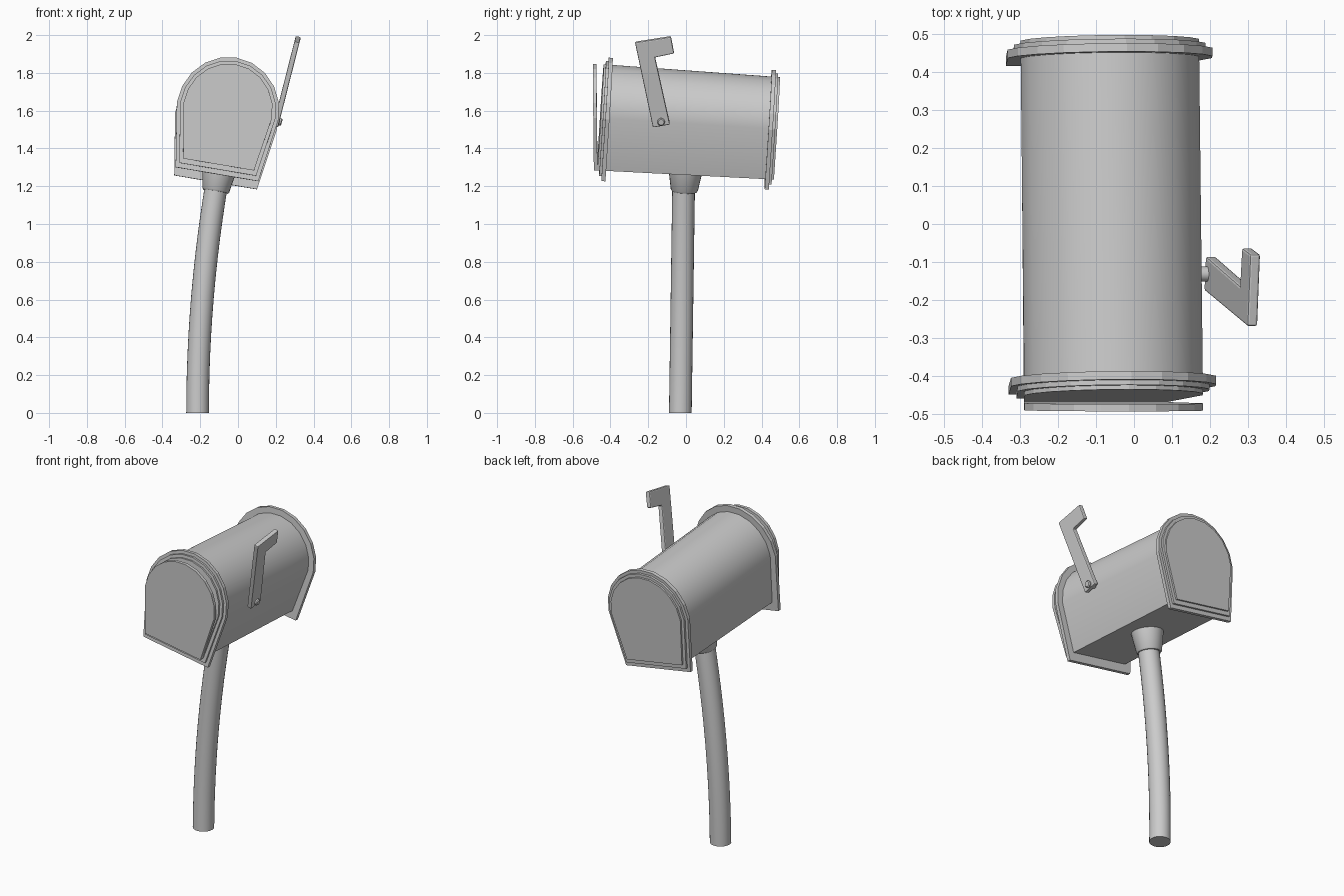
import bpy, bmesh, math
from mathutils import Matrix, Vector

if "Cube" in bpy.data.objects:
    bpy.data.objects.remove(bpy.data.objects["Cube"])

# Tilted frame shared by all the parts of the box
BOX = (Matrix.Translation((-0.115, -0.005, 1.242))
       @ Matrix.Rotation(math.radians(9.6), 4, 'Y')
       @ Matrix.Rotation(math.radians(-3.6), 4, 'X'))


def finish(name, bm, matrix=Matrix(), smooth=True):
    bmesh.ops.recalc_face_normals(bm, faces=bm.faces)
    mesh = bpy.data.meshes.new(name)
    bm.to_mesh(mesh)
    bm.free()
    ob = bpy.data.objects.new(name, mesh)
    bpy.context.collection.objects.link(ob)
    ob.matrix_world = matrix
    if smooth:
        bpy.ops.object.select_all(action='DESELECT')
        ob.select_set(True)
        bpy.context.view_layer.objects.active = ob
        bpy.ops.object.shade_smooth_by_angle(angle=math.radians(30))
    return ob


def loft(name, rings, matrix=Matrix(), smooth=True):
    """Skin a list of equal-length rings and cap both ends."""
    bm = bmesh.new()
    loops = [[bm.verts.new(p) for p in ring] for ring in rings]
    n = len(loops[0])
    for a, b in zip(loops, loops[1:]):
        for i in range(n):
            bm.faces.new((a[i], a[(i + 1) % n], b[(i + 1) % n], b[i]))
    bm.faces.new(loops[0])
    bm.faces.new(loops[-1])
    return finish(name, bm, matrix, smooth)


def arch(y, grow=0.0, segs=10):
    """Mailbox outline: flared straight sides and a rounded top."""
    pts = [(-0.19 - 0.032 * grow, 0.05 - 0.05 * grow),
           (0.19 + 0.032 * grow, 0.05 - 0.05 * grow)]
    for i in range(segs + 1):
        a = math.pi * i / segs
        pts.append(((0.238 + 0.035 * grow) * math.cos(a),
                    0.335 + (0.243 + 0.037 * grow) * math.sin(a)))
    taper = 1 - 0.018 * y / 0.434
    return [Vector((x, y, 0.3 + (z - 0.3) * taper)) for x, z in pts]


def circle(center, radius, segs=24):
    return [Vector(center) + Vector((radius * math.cos(2 * math.pi * i / segs),
                                     radius * math.sin(2 * math.pi * i / segs), 0))
            for i in range(segs)]


# Box body
loft("body", [arch(-0.43), arch(0.43)], BOX)

# Stepped trim at both ends
for side, s in (("front", -1), ("back", 1)):
    for part, grow, y0, y1 in (("rim", 1, 0.422, 0.444),
                               ("step", 0.5, 0.442, 0.457),
                               ("cap", 0, 0.42, 0.468)):
        loft(f"{side}_{part}", [arch(s * y0, grow), arch(s * y1, grow)], BOX, False)

# Door, hinged slightly open along its lower edge
hinge = Matrix.Translation((0, -0.468, 0.05))
door_frame = BOX @ hinge @ Matrix.Rotation(math.radians(4.2), 4, 'X') @ hinge.inverted()
loft("door", [arch(-0.487), arch(-0.468)], door_frame, False)

# Bent post
path = []
for i in range(13):
    t = i / 12
    z = 1.24 * t
    lean = math.atan(2 * 0.094 * z / 1.17 ** 2)
    c = Vector((-0.214 + 0.094 * (z / 1.17) ** 2, -0.03 + 0.018 * t, z))
    rot = Matrix.Rotation(lean, 3, 'Y')
    path.append([c + rot @ p for p in circle((0, 0, 0), 0.06)])
loft("post", path)

# Flared collar under the box
loft("collar", [circle((0.008, 0, w), r) for w, r in
                ((-0.07, 0.066), (-0.062, 0.072), (0.055, 0.092))], BOX)

# Signal flag: one flat L-shaped plate leaning outward
normal = Vector((0.969, 0, -0.246))
outline = [(-0.175, 1.513), (-0.085, 1.529), (-0.164, 1.884),
           (-0.063, 1.905), (-0.080, 1.993), (-0.270, 1.963)]
plate = [Vector((0.202 + 0.254 * (z - 1.53), y, z)) for y, z in outline]
flag = loft("flag", [[p + normal * d for p in plate] for d in (-0.014, 0.014)], smooth=False)
bev = flag.modifiers.new("soft_edges", 'BEVEL')
bev.width = 0.006
bev.segments = 2

# Flag pivot pin
spin = normal.to_track_quat('Z', 'Y').to_matrix().to_4x4()
loft("flag_pivot", [circle((0, 0, d), r, 16) for d, r in
                    ((-0.05, 0.02), (0.022, 0.02), (0.027, 0.015))],
     Matrix.Translation((0.206, -0.132, 1.545)) @ spin)
